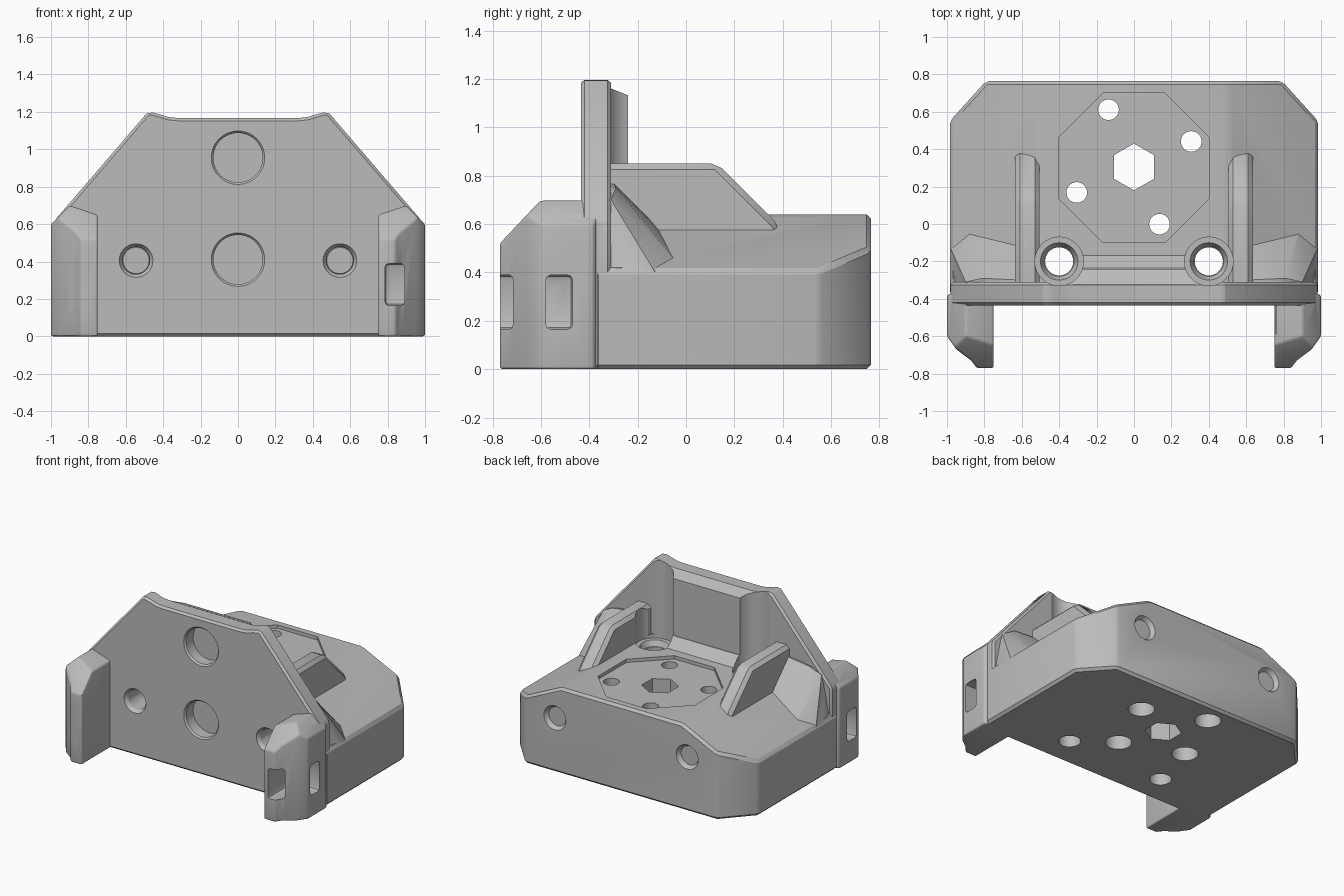
import bpy, bmesh, math
from mathutils import Matrix, Vector

old = bpy.data.objects.get("Cube")
if old:
    bpy.data.objects.remove(old, do_unlink=True)

grey = bpy.data.materials.new("light grey")
grey.use_nodes = True
COLOUR = (0.5, 0.5, 0.5, 1)
grey.diffuse_color = COLOUR
grey.node_tree.nodes["Principled BSDF"].inputs["Base Color"].default_value = COLOUR

helpers = []


def finish(bm, name, helper=True):
    bmesh.ops.recalc_face_normals(bm, faces=bm.faces)
    me = bpy.data.meshes.new(name)
    bm.to_mesh(me)
    bm.free()
    me.materials.append(grey)
    ob = bpy.data.objects.new(name, me)
    bpy.context.scene.collection.objects.link(ob)
    if helper:
        ob.hide_render = True
        helpers.append(ob)
    return ob


def soften(bm, width, segments=1):
    edges = [e for e in bm.edges if e.calc_face_angle(0) > 0.4]
    bmesh.ops.bevel(bm, geom=edges, offset=width, segments=segments,
                    profile=0.5, affect='EDGES', clamp_overlap=True)


def prism(points, axis, lo, hi):
    """Extrude a 2D outline along an axis; outline uses the other two axes in order."""
    bm = bmesh.new()
    verts = []
    for p in points:
        co = list(p)
        co.insert(axis, lo)
        verts.append(bm.verts.new(co))
    face = bm.faces.new(verts)
    out = bmesh.ops.extrude_face_region(bm, geom=[face])
    move = Vector((0, 0, 0))
    move[axis] = hi - lo
    bmesh.ops.translate(bm, vec=move,
                        verts=[v for v in out["geom"] if isinstance(v, bmesh.types.BMVert)])
    bmesh.ops.recalc_face_normals(bm, faces=bm.faces)
    return bm


def slice_off(bm, point, normal):
    """Cut away everything on the normal side of a plane and cap the cut."""
    geom = bm.verts[:] + bm.edges[:] + bm.faces[:]
    bmesh.ops.bisect_plane(bm, geom=geom, plane_co=point, plane_no=normal, clear_outer=True)
    bmesh.ops.holes_fill(bm, edges=[e for e in bm.edges if e.is_boundary])
    bmesh.ops.recalc_face_normals(bm, faces=bm.faces)


def rod(axis, centre, lo, hi, r1, r2=None, sides=40, turn=0):
    """Cylinder or cone along y or z."""
    bm = bmesh.new()
    bmesh.ops.create_cone(bm, cap_ends=True, segments=sides, radius1=r1,
                          radius2=r1 if r2 is None else r2, depth=hi - lo,
                          matrix=Matrix.Rotation(turn, 4, 'Z'))
    if axis == 'Y':
        bm.transform(Matrix.Rotation(-math.pi / 2, 4, 'X'))
        place = (centre[0], (lo + hi) / 2, centre[1])
    else:
        place = (centre[0], centre[1], (lo + hi) / 2)
    bmesh.ops.translate(bm, vec=place, verts=bm.verts)
    return bm


def box(x, y, z):
    return prism([(x[0], y[0]), (x[1], y[0]), (x[1], y[1]), (x[0], y[1])], 2, *z)


def mirror(points):
    """Complete a symmetric outline from its +x half."""
    return points + [(-x, z) for x, z in reversed(points)]


def flip(bm, side):
    bm.transform(Matrix.Scale(side, 4, (1, 0, 0)))
    return bm


# Base block: roof-shaped section with chamfered rear corners
bm = prism(mirror([(0.985, 0), (0.985, 0.41), (0.5, 0.64)]), 1, -0.38, 0.765)
for s in (1, -1):
    slice_off(bm, (s * 0.985, 0.55, 0), (s * 0.21, 0.19, 0))
soften(bm, 0.018)
housing = finish(bm, "housing", helper=False)
adds, cuts = [], []

# Front plate with a shallow dip along its top
bm = prism(mirror([(0.98, 0), (0.98, 0.62), (0.49, 1.19), (0.47, 1.2), (0.42, 1.187),
                   (0.37, 1.172), (0.32, 1.167)]), 1, -0.435, -0.31)
soften(bm, 0.015)
adds.append(finish(bm, "front_plate"))

# Thicker centre of the plate, with a rear-sloping top
bm = prism(mirror([(0.46, 0.5), (0.46, 1.165)]), 1, -0.4, -0.24)
slice_off(bm, (0, -0.32, 1.165), (0, 0.4, 1))
adds.append(finish(bm, "plate_thickening"))

# Small ramp at the foot of the plate
adds.append(finish(prism([(-0.3, 0.6), (-0.3, 0.71), (-0.235, 0.71), (-0.165, 0.635), (-0.165, 0.6)],
                         0, -0.32, 0.32), "foot_ramp"))

for s in (1, -1):
    side = "left" if s > 0 else "right"

    # Upright fin behind the plate
    bm = prism([(-0.36, 0.45), (-0.36, 0.85), (0.13, 0.85), (0.385, 0.595), (0.385, 0.45)],
               0, 0.505, 0.635)
    soften(bm, 0.025)
    adds.append(finish(flip(bm, s), side + "_fin"))

    # Sloped gusset between plate and base
    bm = bmesh.new()
    for co in [(0.98, -0.13, 0.405), (0.88, -0.05, 0.455), (0.6, -0.12, 0.59),
               (0.9, -0.31, 0.7), (0.81, -0.29, 0.75), (0.6, -0.3, 0.77),
               (0.98, -0.36, 0.3), (0.98, -0.14, 0.3), (0.6, -0.36, 0.3),
               (0.88, -0.06, 0.3), (0.6, -0.13, 0.3), (0.9, -0.36, 0.7), (0.6, -0.36, 0.77)]:
        bm.verts.new(co)
    bmesh.ops.convex_hull(bm, input=bm.verts)
    bmesh.ops.dissolve_limit(bm, angle_limit=0.02, verts=bm.verts, edges=bm.edges)
    adds.append(finish(flip(bm, s), side + "_gusset"))

    # Forward strap ear with sloped, rounded top
    bm = prism([(0.75, -0.375), (0.98, -0.37), (1.0, -0.385), (1.0, -0.6), (0.95, -0.67),
                (0.87, -0.73), (0.84, -0.77), (0.75, -0.77)], 2, 0, 0.72)
    slice_off(bm, (0.9, -0.5, 0.7), (-0.05, 0, 0.15))
    slice_off(bm, (0.9, -0.5, 0.7), (0.1, 0, 0.1))
    slice_off(bm, (0.9, -0.6, 0.7), (0, -0.18, 0.17))
    soften(bm, 0.03, 3)
    adds.append(finish(flip(bm, s), side + "_ear"))

    # Strap tunnel: front slot meeting a side slot
    for name, x, y in (("front", (0.785, 0.89), (-0.9, -0.47)),
                       ("side", (0.785, 1.1), (-0.58, -0.469))):
        bm = box(x, y, (0.165, 0.39))
        soften(bm, 0.022, 2)
        cuts.append(finish(flip(bm, s), f"{side}_{name}_slot"))

    # Long horizontal bolt hole, flared at both ends
    at = (s * 0.545, 0.405)
    cuts.append(finish(rod('Y', at, -1, 1, 0.073), side + "_bolt_hole"))
    cuts.append(finish(rod('Y', at, -0.45, -0.405, 0.1, 0.07), side + "_front_flare"))
    cuts.append(finish(rod('Y', at, 0.735, 0.78, 0.07, 0.1), side + "_rear_flare"))

    # Vertical screw hole with a wide tool channel above it
    at = (s * 0.4, -0.2)
    cuts.append(finish(rod('Z', at, 0.61, 1.4, 0.13), side + "_tool_channel"))
    cuts.append(finish(rod('Z', at, 0.57, 0.62, 0.08, 0.105), side + "_screw_flare"))
    cuts.append(finish(rod('Z', at, -0.1, 0.7, 0.075), side + "_screw_hole"))

# Two blind round pockets in the front
for i, z in enumerate((0.41, 0.955)):
    cuts.append(finish(rod('Y', (0, z), -0.6, -0.34, 0.132, sides=56), f"round_pocket_{i}"))
    cuts.append(finish(rod('Y', (0, z), -0.44, -0.42, 0.147, 0.13, sides=56), f"pocket_flare_{i}"))

# Octagonal seat with a hexagonal opening and four counterbored holes
cuts.append(finish(rod('Z', (0, 0.3), 0.615, 0.8, 0.433, sides=8, turn=math.pi / 8), "seat"))
cuts.append(finish(rod('Z', (0, 0.305), -0.1, 0.8, 0.125, sides=6), "hexagon_opening"))
for i in range(4):
    a = math.radians(24 + 90 * i)
    at = (0.335 * math.cos(a), 0.305 + 0.335 * math.sin(a))
    cuts.append(finish(rod('Z', at, -0.1, 0.8, 0.055), f"seat_hole_{i}"))
    cuts.append(finish(rod('Z', at, -0.1, 0.45, 0.09), f"seat_counterbore_{i}"))

# Merge the parts, then cut the openings
for operation, parts in (('UNION', adds), ('DIFFERENCE', cuts)):
    for ob in parts:
        mod = housing.modifiers.new(ob.name, 'BOOLEAN')
        mod.operation = operation
        mod.solver = 'EXACT'
        mod.object = ob
bpy.context.view_layer.update()
graph = bpy.context.evaluated_depsgraph_get()
mesh = bpy.data.meshes.new_from_object(housing.evaluated_get(graph))
housing.modifiers.clear()
housing.data = mesh
for ob in helpers:
    bpy.data.objects.remove(ob, do_unlink=True)
mesh.materials.clear()
mesh.materials.append(grey)
mesh.polygons.foreach_set("material_index", [0] * len(mesh.polygons))

bpy.ops.object.select_all(action='DESELECT')
housing.select_set(True)
bpy.context.view_layer.objects.active = housing
bpy.ops.object.shade_smooth_by_angle(angle=math.radians(25))
